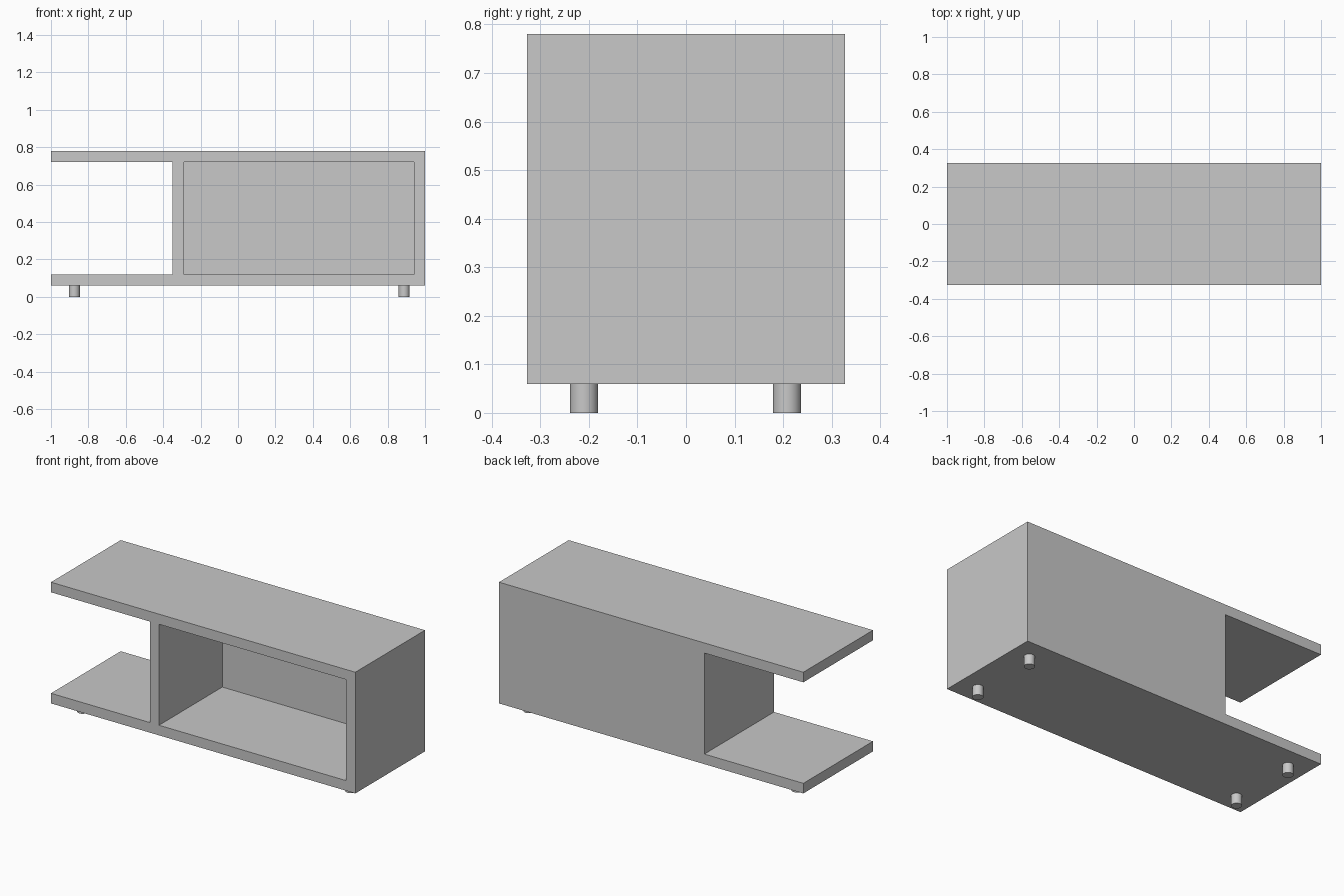
import bpy

if "Cube" in bpy.data.objects:
    bpy.data.objects.remove(bpy.data.objects["Cube"], do_unlink=True)

# Material
grey = bpy.data.materials.new("light grey")
grey.use_nodes = True
grey.diffuse_color = (0.58, 0.58, 0.58, 1)
grey.node_tree.nodes["Principled BSDF"].inputs["Base Color"].default_value = grey.diffuse_color

# Main dimensions
WIDTH, DEPTH, FOOT, TOP = 1.0, 0.327, 0.06, 0.78   # half width, half depth
BOARD = 0.06
DIVIDER = -0.35                                    # open-side face of the divider


def box(name, low, high):
    """Axis-aligned box between two corners."""
    bpy.ops.mesh.primitive_cube_add(size=1, location=[(a + b) / 2 for a, b in zip(low, high)])
    obj = bpy.context.object
    obj.name = name
    obj.scale = [b - a for a, b in zip(low, high)]
    bpy.ops.object.transform_apply(location=True, rotation=False, scale=True)
    obj.data.materials.append(grey)
    return obj


def cut(target, cutter):
    """Subtract the cutter, then remove it."""
    mod = target.modifiers.new("opening", 'BOOLEAN')
    mod.operation = 'DIFFERENCE'
    mod.solver = 'EXACT'
    mod.object = cutter
    bpy.context.view_layer.objects.active = target
    bpy.ops.object.modifier_apply(modifier=mod.name)
    bpy.data.objects.remove(cutter, do_unlink=True)


# Cabinet body with one through bay and one compartment open to the front
low_z, high_z = FOOT + BOARD, TOP - BOARD
body = box("cabinet_body", (-WIDTH, -DEPTH, FOOT), (WIDTH, DEPTH, TOP))
cut(body, box("open_bay_cutter", (-WIDTH - 1, -DEPTH - 1, low_z), (DIVIDER, DEPTH + 1, high_z)))
cut(body, box("compartment_cutter", (DIVIDER + BOARD, -DEPTH - 1, low_z),
              (WIDTH - BOARD, DEPTH - BOARD, high_z)))

# Four round feet
for side, x in (("right", -0.875), ("left", 0.888)):
    for end, y in (("front", -0.21), ("back", 0.208)):
        bpy.ops.mesh.primitive_cylinder_add(vertices=32, radius=0.029, depth=FOOT,
                                            location=(x, y, FOOT / 2))
        foot = bpy.context.object
        foot.name = f"{end}_{side}_foot"
        foot.data.materials.append(grey)
        bpy.ops.object.shade_smooth_by_angle()
